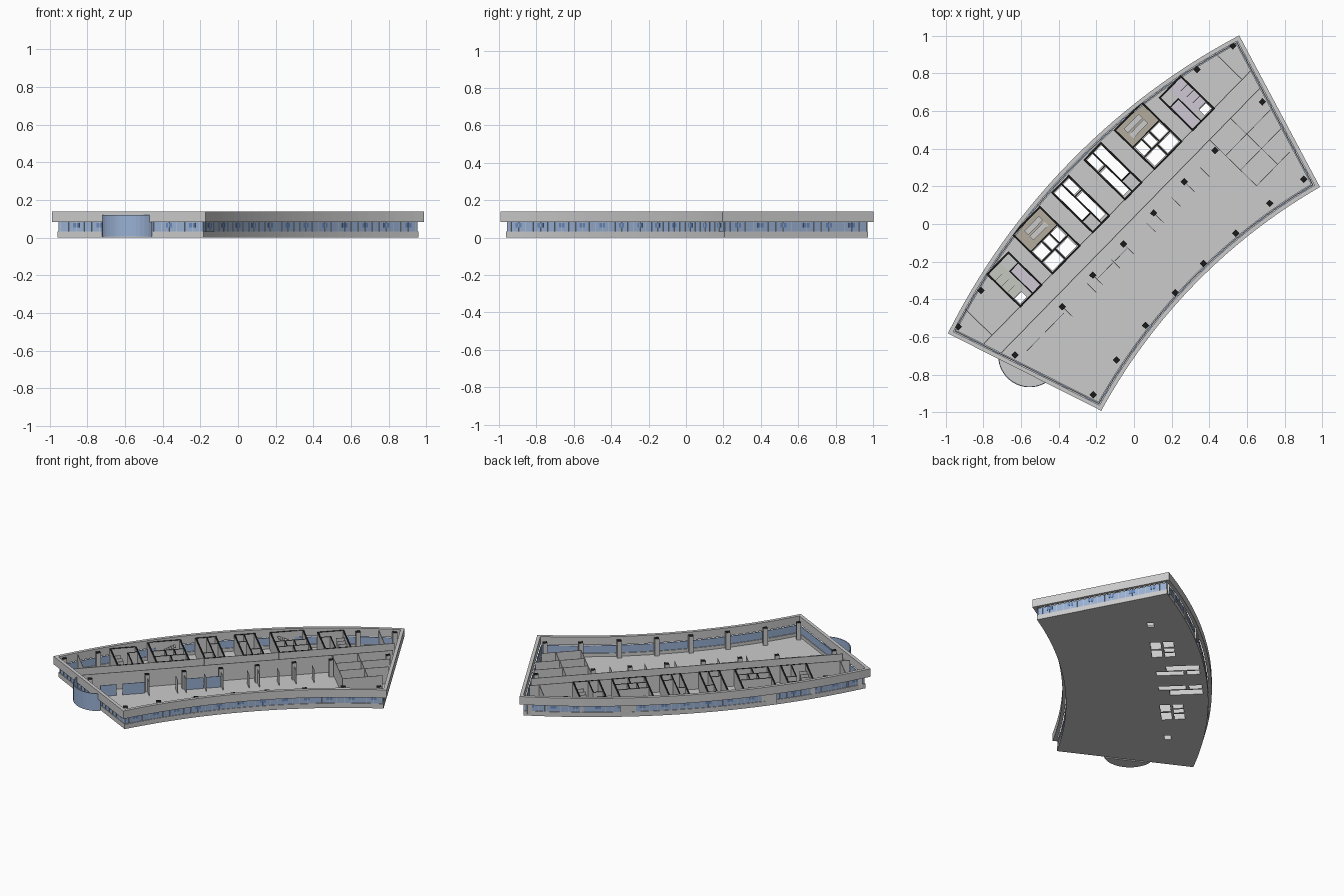
import bpy, bmesh, math
from mathutils import Matrix, Vector

if "Cube" in bpy.data.objects:
    bpy.data.objects.remove(bpy.data.objects["Cube"])

# Plan is drawn in a local frame (u along the building, v across) then turned into place
PLACE = Matrix.Translation((-0.09, 0.088, 0)) @ Matrix.Rotation(math.radians(45.65), 4, 'Z')


def material(name, *rgba):
    m = bpy.data.materials.new(name)
    m.diffuse_color = rgba
    m.use_nodes = True
    m.node_tree.nodes["Principled BSDF"].inputs["Base Color"].default_value = m.diffuse_color
    return m


GLASS = material("glass_blue", 0.32, 0.44, 0.66, 0.6)
PANE = material("pane_blue", 0.14, 0.25, 0.5, 0.8)
BLACK = material("cut_black", 0.01, 0.01, 0.01, 1)
BEIGE = material("floor_beige", 0.45, 0.41, 0.34, 1)
LILAC = material("floor_lilac", 0.62, 0.57, 0.66, 1)
SAGE = material("floor_sage", 0.55, 0.58, 0.53, 1)


def finish(bm, name, *mats, cap_z=None):
    bm.normal_update()
    bmesh.ops.recalc_face_normals(bm, faces=bm.faces)
    if cap_z is not None:
        for f in bm.faces:
            if f.normal.z > 0.9 and abs(f.calc_center_median().z - cap_z) < 1e-4:
                f.material_index = 1
    bm.transform(PLACE)
    me = bpy.data.meshes.new(name)
    bm.to_mesh(me)
    bm.free()
    ob = bpy.data.objects.new(name, me)
    bpy.context.collection.objects.link(ob)
    for m in mats:
        me.materials.append(m)
    return ob


def box(bm, u0, u1, v0, v1, z0, z1, mat=Matrix()):
    m = mat @ Matrix.Translation(((u0 + u1) / 2, (v0 + v1) / 2, (z0 + z1) / 2)) \
        @ Matrix.Diagonal((abs(u1 - u0), abs(v1 - v0), z1 - z0, 1))
    bmesh.ops.create_cube(bm, size=1, matrix=m)


def arc(half, v_end, v_mid, n=28):
    s = v_mid - v_end
    r = (half * half + s * s) / (2 * s)
    a = math.asin(half / r)
    return [Vector((r * math.sin(t), v_mid - r + r * math.cos(t), 0))
            for t in (a * (2 * i / n - 1) for i in range(n + 1))]


def perimeter(d):
    outer = arc(1.107 - 1.257 * d, 0.175 - 0.647 * d, 0.348 - d)
    inner = arc(0.831 - 0.647 * d, -0.695 + 1.257 * d, -0.58 + d)
    return outer + inner[::-1]


def prism(bm, pts, z0, z1):
    lo = [bm.verts.new((p.x, p.y, z0)) for p in pts]
    hi = [bm.verts.new((p.x, p.y, z1)) for p in pts]
    bm.faces.new(lo[::-1])
    bm.faces.new(hi)
    for i in range(len(pts)):
        j = (i + 1) % len(pts)
        bm.faces.new((lo[i], lo[j], hi[j], hi[i]))


def band(name, a, b, z0, z1, *mats, closed=True):
    bm = bmesh.new()
    rings = [[bm.verts.new((p.x, p.y, z)) for p in path]
             for path, z in ((a, z0), (a, z1), (b, z1), (b, z0))]
    n = len(a)
    for i in range(n if closed else n - 1):
        j = (i + 1) % n
        for k in range(4):
            r, s = rings[k], rings[(k + 1) % 4]
            bm.faces.new((r[i], r[j], s[j], s[i]))
    return finish(bm, name, *mats)


def along(path, step):
    """Frames spaced evenly along a closed path."""
    dist = step / 2
    for p, q in zip(path, path[1:] + path[:1]):
        length = (q - p).length
        while dist < length:
            ang = math.atan2(q.y - p.y, q.x - p.x)
            yield Matrix.Translation(p.lerp(q, dist / length)) @ Matrix.Rotation(ang, 4, 'Z')
            dist += step
        dist -= length


# Facade: sill wall, glazing, parapet
band("sill_wall", perimeter(0.022), perimeter(0.036), 0, 0.032)
band("window_band", perimeter(0.026), perimeter(0.031), 0.032, 0.083, GLASS)
band("parapet", perimeter(0), perimeter(0.022), 0.083, 0.138)

bm = bmesh.new()
for m in along(perimeter(0.025), 0.046):
    box(bm, -0.0012, 0.0012, -0.002, 0.002, 0.032, 0.083, m)
finish(bm, "mullions")
bm = bmesh.new()
for m in along(perimeter(0.025), 0.138):
    box(bm, -0.018, 0.018, -0.001, 0.001, 0.055, 0.077, m)
finish(bm, "opening_panes", PANE)

# Floor slab with shaft openings in the core
bm = bmesh.new()
prism(bm, perimeter(0.03), 0, 0.01)
floor = finish(bm, "floor_slab")
bm = bmesh.new()
SHAFTS = [(0.122, 0.178, 0.085, 0.29), (0.068, 0.112, 0.02, 0.19), (0.068, 0.112, 0.21, 0.29),
          (0.297, 0.38, 0.01, 0.075), (0.297, 0.345, 0.09, 0.155), (0.357, 0.40, 0.09, 0.155),
          (0.395, 0.48, 0.01, 0.075), (0.415, 0.48, 0.09, 0.155), (0.675, 0.725, 0.01, 0.05)]
for s in (1, -1):
    for u0, u1, v0, v1 in SHAFTS:
        box(bm, s * u0, s * u1, v0, v1, -0.05, 0.05)
cutter = finish(bm, "shaft_cutter")
cutter.hide_render = True
mod = floor.modifiers.new("shafts", 'BOOLEAN')
mod.operation, mod.object, mod.solver = 'DIFFERENCE', cutter, 'EXACT'
bpy.context.view_layer.objects.active = floor
bpy.ops.object.modifier_apply(modifier="shafts")
bpy.data.objects.remove(cutter)

# Columns
bm = bmesh.new()
for s in (1, -1):
    for u, v in [(0.115, -0.16), (0.347, -0.16), (0.58, -0.16), (0.94, -0.16),
                 (0.108, -0.537), (0.342, -0.547), (0.582, -0.564), (0.8, -0.605),
                 (0.82, 0.208), (1.043, 0.16)]:
        box(bm, s * u - 0.014, s * u + 0.014, v - 0.014, v + 0.014, 0.01, 0.125)
finish(bm, "columns", None, BLACK, cap_z=0.125)

# Core blocks: thick outer walls, thin walls inside
thick, thin = bmesh.new(), bmesh.new()


def wall(bm, u0, v0, u1, v1, t, top=0.125):
    """Wall parallel to u or v, centred on the given line."""
    h = t / 2
    box(bm, min(u0, u1) - h, max(u0, u1) + h, min(v0, v1) - h, max(v0, v1) + h, 0.01, top)


for s in (1, -1):
    for a, b, v1 in ((0.06, 0.185, 0.3), (0.285, 0.49, 0.295), (0.575, 0.735, 0.245)):
        for u in (a, b):
            wall(thick, s * u, 0, s * u, v1, 0.01)
        for v in (0, v1):
            wall(thick, s * a, v, s * b, v, 0.01)
    for u0, v0, u1, v1 in [(0.117, 0, 0.117, 0.3), (0.06, 0.2, 0.117, 0.2), (0.117, 0.08, 0.185, 0.08),
                           (0.285, 0.163, 0.49, 0.163), (0.388, 0, 0.388, 0.083),
                           (0.285, 0.083, 0.49, 0.083), (0.35, 0.083, 0.35, 0.163),
                           (0.408, 0.083, 0.408, 0.163), (0.64, 0, 0.64, 0.17), (0.575, 0.17, 0.64, 0.17)]:
        wall(thick, s * u0, v0, s * u1, v1, 0.007)
    # Washroom cubicles and end rooms
    for v in (0.055, 0.1, 0.145, 0.19):
        wall(thin, s * 0.68, v, s * 0.735, v, 0.003, 0.1)
    wall(thin, s * 0.95, 0, s * 0.95, 0.2, 0.004)
finish(thick, "core_walls", None, BLACK, cap_z=0.125)

# Corridor walls and office partitions
wall(thin, -1.01, 0, 1.01, 0, 0.004)
wall(thin, -0.98, -0.1, 0.98, -0.1, 0.004)
for u in (0.6, 0.76):
    wall(thin, u, -0.1, u, -0.45, 0.003)
for v, u1 in ((-0.22, 0.94), (-0.33, 0.91), (-0.45, 0.85)):
    wall(thin, 0.6, v, u1, v, 0.003)
for u in (-0.58, -0.4, -0.347, -0.22, -0.115, 0.05, 0.115, 0.24, 0.347, 0.46):
    wall(thin, u, -0.17, u, -0.235, 0.003, 0.1)
finish(thin, "partitions")
bm = bmesh.new()
for u0, u1 in ((-0.88, -0.78), (-0.74, -0.6), (-0.34, -0.23), (-0.21, -0.12)):
    wall(bm, u0, -0.19, u1, -0.19, 0.003, 0.085)
finish(bm, "glass_screens", GLASS)

# Coloured room floors
for name, mat, rects in (
        ("stair_floors", BEIGE, [(0.29, 0.485, 0.167, 0.29), (-0.485, -0.29, 0.167, 0.29)]),
        ("service_floors", LILAC, [(0.58, 0.636, 0.005, 0.166), (-0.636, -0.58, 0.005, 0.166),
                                   (0.645, 0.73, 0.055, 0.24)]),
        ("washroom_floor", SAGE, [(-0.73, -0.645, 0.055, 0.24)])):
    bm = bmesh.new()
    for u0, u1, v0, v1 in rects:
        box(bm, u0, u1, v0, v1, 0.008, 0.012)
    finish(bm, name, mat)

# Stair flights in the two stair rooms
bm = bmesh.new()
for s in (1, -1):
    for i in range(8):
        u = s * (0.33 + i * 0.014)
        box(bm, u - 0.007, u + 0.007, 0.195, 0.225, 0.01 + i * 0.006, 0.018 + i * 0.006)
        box(bm, u - 0.007, u + 0.007, 0.235, 0.265, 0.1 - i * 0.006, 0.108 - i * 0.006)
finish(bm, "stairs")

# Curved glass entrance bay on the left end
def bay(d):
    turn = Matrix.Translation((-0.962, -0.242, 0)) @ Matrix.Rotation(math.radians(107.5), 4, 'Z')
    return [turn @ p for p in arc(0.148 - d, 0, 0.09 - d, 16)]


bm = bmesh.new()
prism(bm, bay(0.002), 0, 0.01)
finish(bm, "entrance_floor")
band("entrance_glass", bay(0), bay(0.005), 0.005, 0.12, GLASS, closed=False)
